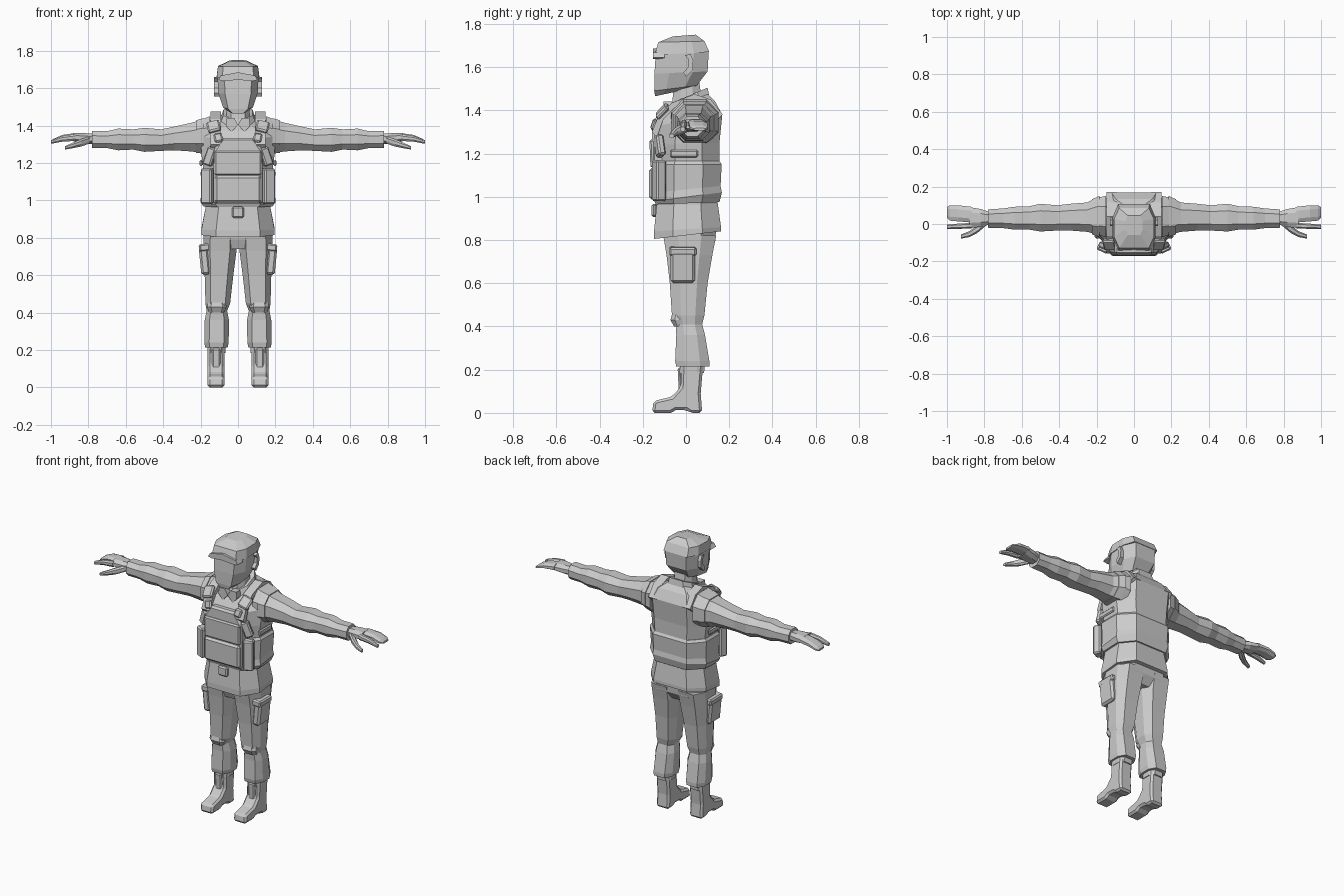
import bpy, bmesh
from mathutils import Matrix, Vector, Euler

grey = bpy.data.materials.new("plain_grey")
grey.diffuse_color = (0.6, 0.6, 0.6, 1)


def finish(name, bm, mirror=False, bevel=0):
    bmesh.ops.recalc_face_normals(bm, faces=bm.faces)
    me = bpy.data.meshes.new(name)
    bm.to_mesh(me)
    bm.free()
    me.materials.append(grey)
    ob = bpy.data.objects.new(name, me)
    bpy.context.collection.objects.link(ob)
    if bevel:
        b = ob.modifiers.new("bevel", 'BEVEL')
        b.width, b.segments = bevel, 1
    if mirror:
        m = ob.modifiers.new("mirror", 'MIRROR')
        m.use_mirror_merge = False
    return ob


def octagon(u0, u1, v0, v1, f=0.2, c=0.28):
    """Eight corners of a chamfered rectangle; f and c are the cut fractions."""
    du, dv = (u1 - u0) * f, (v1 - v0) * c
    return [(u0 + du, v0), (u1 - du, v0), (u1, v0 + dv), (u1, v1 - dv),
            (u1 - du, v1), (u0 + du, v1), (u0, v1 - dv), (u0, v0 + dv)]


def loft(name, rings, mirror=False):
    bm = bmesh.new()
    rows = [[bm.verts.new(p) for p in r] for r in rings]
    n = len(rows[0])
    for a, b in zip(rows, rows[1:]):
        for i in range(n):
            j = (i + 1) % n
            bm.faces.new((a[i], a[j], b[j], b[i]))
    bm.faces.new(rows[0])
    bm.faces.new(rows[-1])
    return finish(name, bm, mirror)


def upright(name, rows, mirror=False, f=0.2, c=0.28):
    """Rows of (z front, z back, x0, x1, y front, y back)."""
    rings = []
    for zf, zb, x0, x1, y0, y1 in rows:
        rings.append([(x, y, zf + (zb - zf) * (y - y0) / (y1 - y0))
                      for x, y in octagon(x0, x1, y0, y1, f, c)])
    return loft(name, rings, mirror)


def sideways(name, rows):
    """Rows of (x, y0, y1, z0, z1), mirrored to both sides."""
    return loft(name, [[(x, y, z) for y, z in octagon(y0, y1, z0, z1, 0.25)]
                       for x, y0, y1, z0, z1 in rows], True)


def prism(name, pts, lo, hi, axis='x', mirror=False, bevel=0):
    """Outline extruded along x (points y,z) or along y (points x,z)."""
    put = (lambda p, t: (t, p[0], p[1])) if axis == 'x' else (lambda p, t: (p[0], t, p[1]))
    bm = bmesh.new()
    a = [bm.verts.new(put(p, lo)) for p in pts]
    b = [bm.verts.new(put(p, hi)) for p in pts]
    bm.faces.new(a)
    bm.faces.new(b)
    for i in range(len(pts)):
        j = (i + 1) % len(pts)
        bm.faces.new((a[i], a[j], b[j], b[i]))
    return finish(name, bm, mirror, bevel)


def box(name, loc, size, rot=(0, 0, 0), mirror=True, bevel=0.008):
    bm = bmesh.new()
    m = Matrix.LocRotScale(Vector(loc), Euler(rot), Vector(size))
    bmesh.ops.create_cube(bm, size=1, matrix=m)
    return finish(name, bm, mirror, bevel)


# Head, cap and neck
upright("head", [
    (1.465, 1.49, -.045, .045, -.143, -.03), (1.49, 1.515, -.08, .08, -.147, .05),
    (1.57, 1.58, -.105, .105, -.146, .1), (1.66, 1.67, -.11, .11, -.14, .105),
    (1.715, 1.715, -.103, .103, -.125, .085), (1.738, 1.74, -.06, .06, -.07, .05)], f=.17)
upright("cap_crown", [
    (1.655, 1.67, -.114, .114, -.146, .108), (1.715, 1.72, -.107, .107, -.128, .085),
    (1.742, 1.75, -.045, .045, -.06, .045)], f=.13)
prism("cap_peak", [(-.105, 1.645), (-.09, 1.668), (0, 1.685), (.09, 1.668), (.105, 1.645),
                   (.08, 1.638), (0, 1.645), (-.08, 1.638)], -.153, -.1, 'y')
prism("ear", [(-.005, 1.655), (.022, 1.66), (.034, 1.63), (.03, 1.585), (.0, 1.555),
              (-.012, 1.575), (.01, 1.6), (.012, 1.635)], .098, .128, mirror=True)
upright("neck", [(1.38, 1.4, -.065, .065, -.07, .08), (1.52, 1.54, -.06, .06, -.055, .06)])

# Jacket body, collar and skirt
upright("jacket_body", [
    (.95, .95, -.172, .172, -.13, .145), (1.16, 1.16, -.185, .185, -.13, .155),
    (1.24, 1.25, -.195, .195, -.132, .155), (1.33, 1.38, -.2, .2, -.125, .168),
    (1.375, 1.44, -.165, .165, -.095, .135), (1.41, 1.475, -.09, .09, -.06, .1)])
upright("collar", [(1.38, 1.43, -.1, .1, -.085, .115), (1.435, 1.505, -.078, .078, -.065, .1)])
prism("collar_flap", [(.0, 1.405), (.035, 1.365), (.065, 1.40), (.06, 1.44), (.02, 1.44)],
      -.105, -.065, 'y', True)
upright("jacket_skirt", [
    (.805, .84, -.195, .195, -.148, .162), (.84, .86, -.195, .195, -.148, .162),
    (.97, .97, -.172, .172, -.135, .147)])
box("belt_tag", (0, -.147, .937), (.065, .025, .06), mirror=False)

# Vest
upright("vest_band", [
    (.965, .975, -.185, .185, -.14, .155), (.98, 1.02, -.2, .2, -.146, .166),
    (1.02, 1.05, -.194, .194, -.14, .16), (1.15, 1.15, -.2, .2, -.14, .165),
    (1.165, 1.165, -.19, .19, -.13, .155)])
prism("chest_plate", [(-.13, .98), (.13, .98), (.13, 1.27), (.085, 1.335), (-.085, 1.335),
                      (-.13, 1.27)], -.158, -.1, 'y', bevel=.012)
box("front_pouch", (0, -.15, 1.06), (.25, .042, .145), mirror=False, bevel=.012)
box("upper_panel", (0, -.152, 1.2), (.25, .03, .13), (.04, 0, 0), False)
box("side_pouch", (.163, -.125, 1.075), (.062, .05, .19), (0, 0, .45))
box("side_strap", (.198, -.01, 1.2), (.014, .13, .035))
box("chest_wing", (.15, -.122, 1.235), (.05, .035, .1), (0, -.35, .4))
# Shoulder straps follow the slope over the shoulder
path = [(-.158, 1.3), (-.125, 1.38), (-.065, 1.435), (.04, 1.475), (.115, 1.45), (.17, 1.38)]
under = [(y * .85, z - .025) for y, z in reversed(path)]
prism("shoulder_strap", path + under, .092, .148, mirror=True)
box("strap_pad", (.13, -.11, 1.395), (.07, .025, .075), (-.75, .25, 0))
box("strap_buckle", (.105, -.148, 1.335), (.045, .022, .05), (-.3, .2, 0))

# Sleeves and hands
sideways("sleeve", [
    (.15, -.07, .15, 1.24, 1.45), (.2, -.055, .14, 1.255, 1.43), (.25, -.042, .115, 1.262, 1.415),
    (.34, -.035, .108, 1.268, 1.395), (.41, -.035, .1, 1.265, 1.38), (.5, -.04, .108, 1.26, 1.388),
    (.56, -.03, .095, 1.272, 1.38), (.64, -.03, .092, 1.268, 1.384), (.7, -.022, .083, 1.28, 1.37),
    (.78, -.02, .078, 1.28, 1.372)])
sideways("shoulder_cuff", [(.185, -.068, .15, 1.25, 1.44), (.225, -.056, .132, 1.255, 1.428)])
sideways("palm", [(.76, 0, .06, 1.3, 1.355), (.82, -.015, .08, 1.305, 1.36),
                  (.88, -.022, .09, 1.315, 1.36)])
sideways("fingers", [(.87, .008, .092, 1.318, 1.36), (.94, .014, .1, 1.316, 1.35),
                     (.985, .018, .1, 1.306, 1.33), (1, .035, .09, 1.306, 1.318)])
sideways("index_finger", [(.87, -.024, .006, 1.318, 1.355), (.94, -.026, .002, 1.314, 1.345),
                          (1, -.026, -.004, 1.303, 1.322)])
sideways("thumb", [(.79, -.008, .03, 1.305, 1.345), (.84, -.05, -.008, 1.288, 1.328),
                   (.88, -.07, -.038, 1.28, 1.31), (.925, -.078, -.056, 1.272, 1.29)])

# Trousers
upright("hips", [(.74, .74, -.13, .13, -.08, .1), (.79, .79, -.182, .182, -.1, .135),
                 (.86, .86, -.18, .18, -.11, .14)])
upright("trouser_leg", [
    (.215, .215, .055, .176, -.045, .108), (.24, .24, .05, .18, -.05, .108),
    (.36, .36, .048, .178, -.045, .088), (.41, .41, .058, .168, -.048, .075),
    (.45, .45, .042, .174, -.065, .085), (.6, .6, .025, .178, -.075, .1),
    (.73, .73, .008, .184, -.09, .122), (.82, .82, .005, .184, -.105, .14)], True)
upright("knee_pad", [(.40, .40, .075, .155, -.055, 0), (.43, .43, .06, .165, -.072, 0),
                     (.46, .46, .07, .16, -.064, 0)], True)
box("cargo_pocket", (.178, -.015, .675), (.05, .115, .145), (0, .1, 0), bevel=.012)
box("pocket_flap", (.178, -.015, .748), (.062, .125, .04), (0, .1, 0))

# Boots
prism("boot", [(-.02, .23), (-.025, .12), (-.065, .075), (-.15, .055), (-.157, 0), (-.07, 0),
               (-.045, .014), (0, .014), (.02, 0), (.075, 0), (.068, .09), (.08, .23)],
      .073, .162, mirror=True, bevel=.012)
upright("boot_top", [(.185, .185, .068, .164, -.026, .084), (.222, .222, .068, .164, -.028, .086)],
        True)
box("boot_lacing", (.117, -.026, .15), (.045, .02, .12), (.05, 0, 0))
